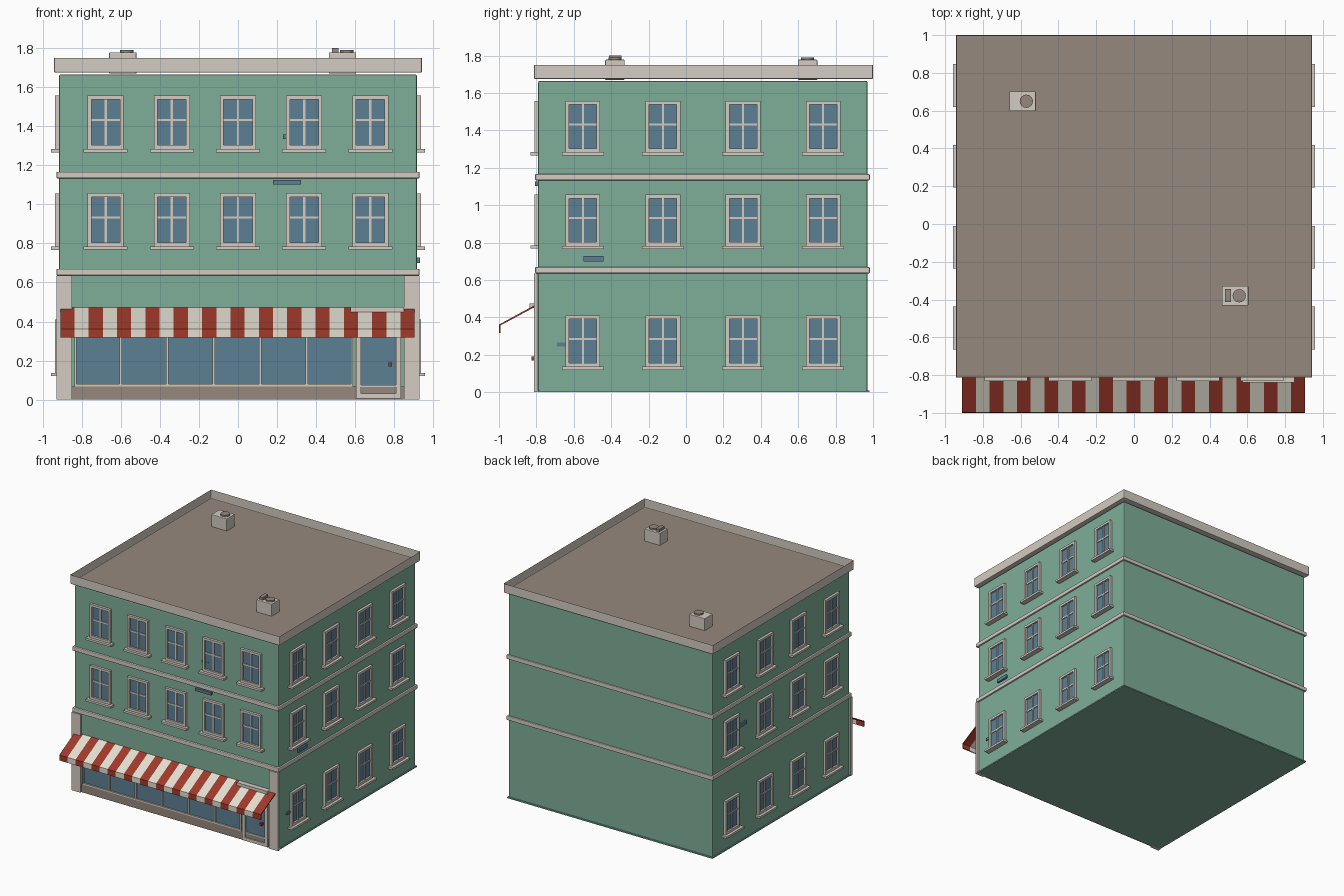
import bpy
import bmesh
from math import pi

cube = bpy.data.objects.get("Cube")
if cube:
    bpy.data.objects.remove(cube, do_unlink=True)


def material(name, r, g, b):
    def linear(c):
        c /= 255
        return c / 12.92 if c < 0.04 else ((c + 0.055) / 1.055) ** 2.4
    col = (linear(r), linear(g), linear(b), 1)
    m = bpy.data.materials.new(name)
    m.use_nodes = True
    m.diffuse_color = col
    m.node_tree.nodes["Principled BSDF"].inputs["Base Color"].default_value = col
    return m


GREEN = material("green wall", 127, 175, 153)
STONE = material("pale stone", 211, 204, 194)
GLASS = material("blue glass", 92, 128, 148)
BROWN = material("grey brown", 150, 137, 125)
RED = material("awning red", 160, 58, 42)
WHITE = material("awning white", 228, 222, 208)


def add_box(bm, x0, x1, y0, y1, z0, z1, index=0):
    v = [bm.verts.new((x, y, z)) for z in (z0, z1)
         for x, y in ((x0, y0), (x1, y0), (x1, y1), (x0, y1))]
    faces = [v[3::-1], v[4:]]
    faces += [(v[i], v[(i + 1) % 4], v[(i + 1) % 4 + 4], v[i + 4]) for i in range(4)]
    for f in faces:
        bm.faces.new(f).material_index = index


def finish(name, bm, mats):
    me = bpy.data.meshes.new(name)
    bm.to_mesh(me)
    bm.free()
    for m in mats:
        me.materials.append(m)
    return place(name, me)


def place(name, me, loc=(0, 0, 0), turn=0):
    ob = bpy.data.objects.new(name, me)
    ob.location = loc
    ob.rotation_euler.z = turn
    bpy.context.scene.collection.objects.link(ob)
    return ob


def box(name, mat, *size, bevel=0):
    bm = bmesh.new()
    add_box(bm, *size)
    ob = finish(name, bm, [mat])
    if bevel:
        mod = ob.modifiers.new("Bevel", "BEVEL")
        mod.width = bevel
        mod.segments = 2
    return ob


def frame(bm, x0, x1, z0, z1, y0, y1, w):
    """Rectangular frame of four bars facing the front."""
    add_box(bm, x0, x0 + w, y0, y1, z0, z1)
    add_box(bm, x1 - w, x1, y0, y1, z0, z1)
    add_box(bm, x0 + w, x1 - w, y0, y1, z0, z0 + w)
    add_box(bm, x0 + w, x1 - w, y0, y1, z1 - w, z1)


WALL_X, FRONT, BACK = 0.917, -0.79, 0.97

# Main block, base slab and floor bands
box("building_body", GREEN, -WALL_X, WALL_X, FRONT, BACK, 0, 1.665, bevel=0.008)
box("base_slab", GREEN, -0.925, 0.925, FRONT, 0.98, 0, 0.01)
for n, z in (("lower", 0.636), ("upper", 1.133)):
    box(n + "_floor_band", STONE, -0.93, 0.93, -0.807, 0.983, z, z + 0.034, bevel=0.006)

# Parapet ring with a sunken roof
bm = bmesh.new()
add_box(bm, -0.942, 0.942, -0.813, 1.0, 1.675, 1.75)
bm.faces.ensure_lookup_table()
top = bm.faces[1]
bmesh.ops.inset_region(bm, faces=[top], thickness=0.068)
hole = [v.co.copy() for v in top.verts]
down = bmesh.ops.extrude_face_region(bm, geom=[top])
bmesh.ops.delete(bm, geom=[top], context="FACES_ONLY")
for g in down["geom"]:
    if isinstance(g, bmesh.types.BMVert):
        g.co.z = 1.68
for f in bm.faces:
    if f.normal.z > 0.9 and f.calc_center_median().z < 1.7:
        f.material_index = 1
bmesh.ops.recalc_face_normals(bm, faces=bm.faces)
parapet = finish("parapet_and_roof", bm, [STONE, BROWN])
mod = parapet.modifiers.new("Bevel", "BEVEL")
mod.width = 0.006
mod.segments = 2

# One sash window, shared by every opening
bm = bmesh.new()
add_box(bm, -0.113, 0.113, -0.042, 0, 0, 0.017)
frame(bm, -0.0925, 0.0925, 0.017, 0.29, -0.02, 0, 0.019)
add_box(bm, -0.006, 0.006, -0.012, 0, 0.036, 0.271)
add_box(bm, -0.074, 0.074, -0.011, 0, 0.159, 0.171)
add_box(bm, -0.074, 0.074, -0.005, 0, 0.036, 0.271, 1)
first = finish("front_window", bm, [STONE, GLASS])
window = first.data
bpy.data.objects.remove(first)

for z in (0.768, 1.267):
    for i in range(5):
        place("front_window", window, (0.339 * (i - 2), FRONT, z))
for z in (0.12, 0.766, 1.267):
    for i in range(4):
        y = -0.551 + 0.428 * i
        place("left_window", window, (WALL_X, y, z), pi / 2)
        place("right_window", window, (-WALL_X, y, z), -pi / 2)

# Shopfront: pilasters, fascia, plinth
for n, s in (("left", 1), ("right", -1)):
    xs = sorted((s * 0.85, s * 0.93))
    box(n + "_pilaster", STONE, *xs, -0.813, FRONT, 0, 0.636)
box("shop_fascia", GREEN, -0.85, 0.85, -0.796, FRONT, 0.47, 0.636)
box("shop_plinth", BROWN, -0.85, 0.85, -0.8, FRONT, 0, 0.068)

# Shop window with six panes
x0, x1, panes = -0.838, 0.59, 6
bm = bmesh.new()
frame(bm, x0, x1, 0.068, 0.46, -0.806, FRONT, 0.012)
for i in range(1, panes):
    x = x0 + (x1 - x0) * i / panes
    add_box(bm, x - 0.007, x + 0.007, -0.804, FRONT, 0.08, 0.448)
add_box(bm, x0, x1, -0.795, FRONT, 0.08, 0.448, 1)
finish("shop_window", bm, [STONE, GLASS])

# Door with glass, kick panel, handle and hood
bm = bmesh.new()
frame(bm, 0.605, 0.835, 0.005, 0.45, -0.812, FRONT, 0.026)
add_box(bm, 0.63, 0.81, -0.806, FRONT, 0.064, 0.074)
add_box(bm, 0.63, 0.81, -0.798, FRONT, 0.074, 0.425, 1)
add_box(bm, 0.63, 0.81, -0.803, FRONT, 0.03, 0.064, 2)
finish("door", bm, [STONE, GLASS, BROWN])
box("door_handle", RED, 0.77, 0.788, -0.825, -0.797, 0.17, 0.19)
box("door_hood", STONE, 0.575, 0.85, -0.838, FRONT, 0.45, 0.474)

# Striped awning with a hanging valance
bm = bmesh.new()
stripes, left, right = 25, -0.91, 0.905
rows = []
for i in range(stripes + 1):
    x = left + (right - left) * i / stripes
    rows.append([bm.verts.new((x, y, z))
                 for y, z in ((-0.795, 0.468), (-0.995, 0.36), (-0.995, 0.318))])
for i in range(stripes):
    for j in range(2):
        f = bm.faces.new((rows[i][j], rows[i][j + 1], rows[i + 1][j + 1], rows[i + 1][j]))
        f.material_index = i % 2
awning = finish("awning", bm, [RED, WHITE])
mod = awning.modifiers.new("Thickness", "SOLIDIFY")
mod.thickness = 0.009
mod.offset = 0

# Rooftop ventilation units
def roof_unit(name, x, y, fan_x):
    box(name, STONE, x - 0.07, x + 0.07, y - 0.052, y + 0.052, 1.67, 1.778, bevel=0.004)
    bm = bmesh.new()
    bmesh.ops.create_cone(bm, cap_ends=True, segments=16, radius1=0.035,
                          radius2=0.035, depth=0.016)
    fan = finish(name + "_fan", bm, [BROWN])
    fan.location = (fan_x, y, 1.782)


roof_unit("back_roof_unit", -0.59, 0.65, -0.57)
roof_unit("front_roof_unit", 0.535, -0.38, 0.557)
box("roof_unit_vent", BROWN, 0.482, 0.514, -0.413, -0.345, 1.77, 1.8)

# Small blue wall plates
box("front_plate_low", GLASS, 0.178, 0.322, -0.808, FRONT, 1.103, 1.126)
box("front_plate_high", GLASS, 0.23, 0.302, -0.798, FRONT, 1.335, 1.357)
box("left_plate_high", GLASS, WALL_X, 0.932, -0.547, -0.44, 0.7, 0.728)
box("left_plate_low", GLASS, WALL_X, 0.925, -0.69, -0.645, 0.244, 0.265)
box("right_plate", GLASS, -0.93, -WALL_X, 0.545, 0.635, 0.935, 0.962)
